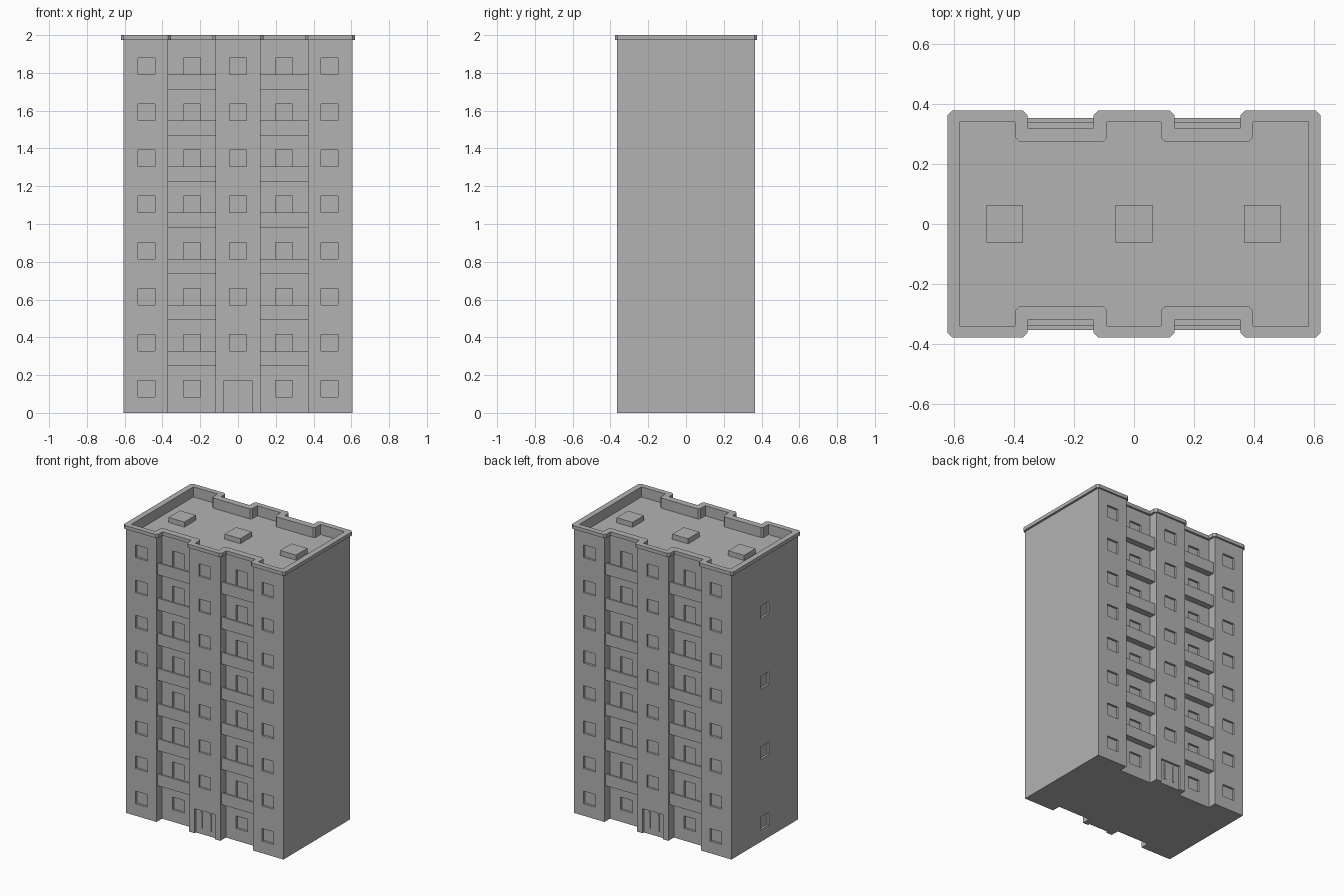
import bpy, bmesh
from mathutils import Vector

cube = bpy.data.objects.get("Cube")
if cube:
    bpy.data.objects.remove(cube, do_unlink=True)

concrete = bpy.data.materials.new("grey_concrete")
concrete.use_nodes = True
GREY = (0.45, 0.45, 0.45, 1)
concrete.diffuse_color = GREY
concrete.node_tree.nodes["Principled BSDF"].inputs["Base Color"].default_value = GREY

FLOORS = 8
STOREY = 0.244
SIDES = (-1, 1)


def finish(name, bm):
    bmesh.ops.recalc_face_normals(bm, faces=bm.faces)
    mesh = bpy.data.meshes.new(name)
    bm.to_mesh(mesh)
    bm.free()
    mesh.materials.append(concrete)
    obj = bpy.data.objects.new(name, mesh)
    bpy.context.scene.collection.objects.link(obj)
    return obj


def boxes(name, spans):
    """One object made of boxes given as (x0, x1, y0, y1, z0, z1)."""
    bm = bmesh.new()
    for x0, x1, y0, y1, z0, z1 in spans:
        verts = bmesh.ops.create_cube(bm, size=1)["verts"]
        for v in verts:
            v.co.x = x0 if v.co.x < 0 else x1
            v.co.y = y0 if v.co.y < 0 else y1
            v.co.z = z0 if v.co.z < 0 else z1
    return finish(name, bm)


def footprint(w, d, a, b, r, outer_cut=0, inner_cut=0):
    """Plan with two recesses (x from a to b, back to y = r) on both long sides."""
    quarter = [(a, d, outer_cut), (a, r, inner_cut), (b, r, inner_cut),
               (b, d, outer_cut), (w, d, outer_cut)]
    front = [(-x, -y, c) for x, y, c in reversed(quarter)] + [(x, -y, c) for x, y, c in quarter]
    corners = front + [(-x, -y, c) for x, y, c in front]
    points = []
    for i, (x, y, c) in enumerate(corners):
        p = Vector((x, y))
        if not c:
            points.append(p)
            continue
        for q in (corners[i - 1], corners[(i + 1) % len(corners)]):
            points.append(p + (Vector(q[:2]) - p).normalized() * c)
    return points


def prism(name, points, z0, z1):
    bm = bmesh.new()
    base = bm.faces.new([bm.verts.new((p.x, p.y, z0)) for p in points])
    top = bmesh.ops.extrude_face_region(bm, geom=[base])["geom"]
    bmesh.ops.translate(bm, vec=(0, 0, z1 - z0),
                        verts=[g for g in top if isinstance(g, bmesh.types.BMVert)])
    if not base.is_valid or len(bm.faces) == len(points) + 1:
        bm.faces.new([v for v in bm.verts if abs(v.co.z - z0) < 1e-5][:len(points)])
    return finish(name, bm)


def cut(obj, cutter):
    cutter.hide_render = True
    mod = obj.modifiers.new("cut", "BOOLEAN")
    mod.operation = "DIFFERENCE"
    mod.solver = "EXACT"
    mod.object = cutter
    bpy.context.view_layer.objects.active = obj
    bpy.ops.object.modifier_apply(modifier=mod.name)


def across(side, near, far):
    """Ordered y range on the front (-1) or back (1)."""
    return tuple(sorted((side * near, side * far)))


# Walls and overhanging roof rim
walls = prism("walls", footprint(0.605, 0.365, 0.12, 0.37, 0.305), 0, 1.975)
rim = prism("roof_rim", footprint(0.62, 0.377, 0.135, 0.355, 0.32, outer_cut=0.015), 1.975, 2)

# Sunken roof
well = prism("roof_well_cutter",
             footprint(0.58, 0.34, 0.09, 0.395, 0.275, inner_cut=0.012), 1.93, 2.1)
cut(walls, well)
cut(rim, well)
bpy.data.objects.remove(well, do_unlink=True)

# Window, balcony door and entrance openings
DEPTH = 0.015
openings = []
for side in SIDES:
    for floor in range(FLOORS):
        low = 0.084 + floor * STOREY
        high = low + 0.087
        for x in (-0.485, 0, 0.485):
            if x or floor:
                openings.append((x - 0.045, x + 0.045, *across(side, 0.365 - DEPTH, 0.4), low, high))
        sill = low - 0.07 if floor else low
        for x in (-0.243, 0.243):
            openings.append((x - 0.045, x + 0.045, *across(side, 0.305 - DEPTH, 0.33), sill, high))
    openings.append((-0.078, 0.078, *across(side, 0.365 - DEPTH, 0.4), -0.05, 0.17))
# Stair windows on one end wall, every second storey
for floor in range(0, FLOORS, 2):
    low = 0.084 + floor * STOREY
    openings.append((-0.65, -0.605 + DEPTH, -0.045, 0.045, low, low + 0.087))
cutter = boxes("opening_cutter", openings)
cut(walls, cutter)
bpy.data.objects.remove(cutter, do_unlink=True)

# Balconies: floor slab and solid front panel in each recess
for side, face in zip(SIDES, ("front", "back")):
    for hand, label in zip(SIDES, ("right", "left")):
        x0, x1 = sorted((hand * 0.119, hand * 0.371))
        parts = []
        for floor in range(1, FLOORS):
            z = floor * STOREY + 0.003
            parts.append((x0, x1, *across(side, 0.338, 0.352), z, z + 0.081))
            parts.append((x0, x1, *across(side, 0.3, 0.339), z + 0.001, z + 0.011))
        boxes(f"{face}_{label}_balconies", parts)

    # Entrance door pulls
    boxes(f"{face}_door_pulls",
          [(x - 0.006, x + 0.006, *across(side, 0.345, 0.356), 0.04, 0.155) for x in (-0.035, 0.035)])

# Roof hatches
boxes("roof_hatches",
      [(x - 0.061, x + 0.061, -0.061, 0.064, 1.925, 1.965) for x in (-0.43, 0, 0.427)])
